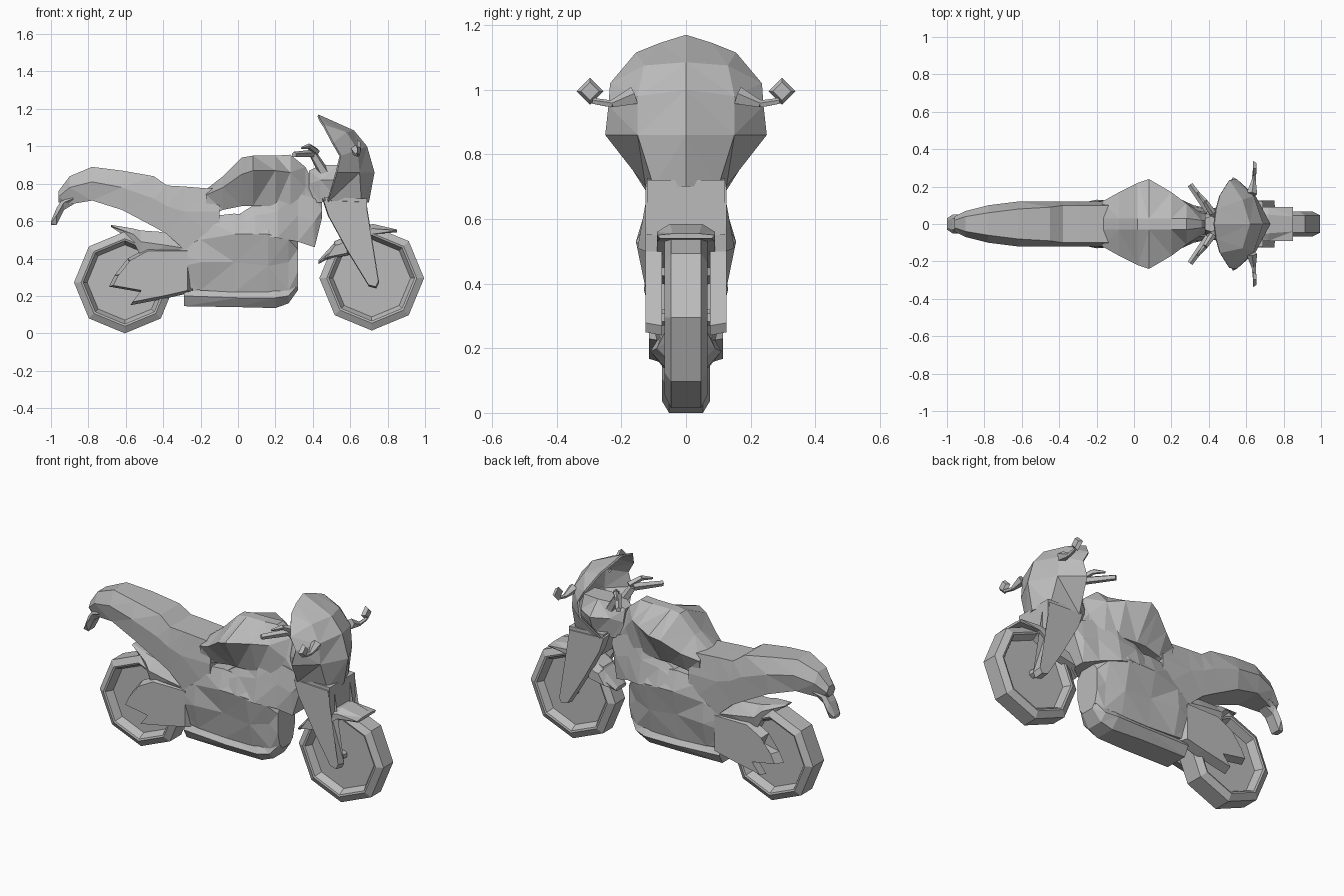
import bpy
import bmesh
import math
from mathutils import Matrix, Vector

if "Cube" in bpy.data.objects:
    bpy.data.objects.remove(bpy.data.objects["Cube"], do_unlink=True)

grey = bpy.data.materials.new("plain_grey")
grey.use_nodes = True
grey.diffuse_color = (.5, .5, .5, 1)
grey.node_tree.nodes["Principled BSDF"].inputs["Base Color"].default_value = (.5, .5, .5, 1)


def finish(name, bm, mirrored=False, thickness=None):
    """Clean the mesh, link it as an object and mirror it across the bike."""
    bmesh.ops.remove_doubles(bm, verts=bm.verts, dist=.0005)
    bmesh.ops.recalc_face_normals(bm, faces=bm.faces)
    mesh = bpy.data.meshes.new(name)
    bm.to_mesh(mesh)
    bm.free()
    mesh.materials.append(grey)
    obj = bpy.data.objects.new(name, mesh)
    bpy.context.collection.objects.link(obj)
    if mirrored:
        mirror = obj.modifiers.new("mirror", "MIRROR")
        mirror.use_axis = (False, True, False)
    if thickness:
        shell = obj.modifiers.new("shell", "SOLIDIFY")
        shell.thickness = thickness
    return obj


def bridge(bm, first, second):
    """Join two closed rings of vertices with quads."""
    count = len(first)
    for i in range(count):
        j = (i + 1) % count
        bm.faces.new((first[i], first[j], second[j], second[i]))


def loft(name, stations):
    """Faceted body; station = x, then (half width, z) pairs from top to bottom."""
    bm = bmesh.new()
    rings = []
    for x, *pairs in stations:
        half = [(pairs[k], pairs[k + 1]) for k in range(0, len(pairs), 2)]
        ring = [bm.verts.new((x, w, z)) for w, z in half]
        ring += [bm.verts.new((x, -w, z)) for w, z in reversed(half)]
        rings.append(ring)
    for first, second in zip(rings, rings[1:]):
        bridge(bm, first, second)
    bm.faces.new(rings[0])
    bm.faces.new(rings[-1])
    bmesh.ops.triangulate(bm, faces=bm.faces)
    return finish(name, bm)


def panel(name, outline, inner, outer, shrink):
    """Side plate whose outer face is shrunk to leave bevelled flanks."""
    bm = bmesh.new()
    centre_x = sum(x for x, z in outline) / len(outline)
    centre_z = sum(z for x, z in outline) / len(outline)
    base = [bm.verts.new((x, inner, z)) for x, z in outline]
    face = [bm.verts.new((centre_x + (x - centre_x) * shrink, outer,
                          centre_z + (z - centre_z) * shrink)) for x, z in outline]
    bridge(bm, base, face)
    bm.faces.new(base)
    bm.faces.new(face)
    bmesh.ops.triangulate(bm, faces=bm.faces)
    return finish(name, bm, mirrored=True)


def rod(name, points, radii, sides=5, mirrored=True):
    """Chain of tapered rods through the points."""
    bm = bmesh.new()
    for k in range(len(points) - 1):
        start, end = Vector(points[k]), Vector(points[k + 1])
        axis = end - start
        turn = axis.to_track_quat("Z", "Y").to_matrix().to_4x4()
        bmesh.ops.create_cone(bm, cap_ends=True, segments=sides,
                              radius1=radii[k], radius2=radii[k + 1],
                              depth=axis.length,
                              matrix=Matrix.Translation((start + end) / 2) @ turn)
    return finish(name, bm, mirrored)


def wheel(name, x, z, radius, width):
    """Eight-sided tyre with a sunken disc on each side."""
    half = [(.0, .35), (.74, .35), (.82, .95), (.86, 1), (1, .7)]
    profile = half + [(r, -w) for r, w in reversed(half)]
    bm = bmesh.new()
    rings = []
    for r, w in profile:
        rings.append([bm.verts.new((x + radius * r * math.sin(math.tau * i / 8),
                                    width * w,
                                    z + radius * r * math.cos(math.tau * i / 8)))
                      for i in range(8)])
    for first, second in zip(rings, rings[1:]):
        bridge(bm, first, second)
    finish(name, bm)


# Wheels and axles
for place, x, z, radius, width, reach in (("rear", -.605, .272, .272, .075, .11),
                                          ("front", .715, .295, .28, .066, .10)):
    wheel(place + "_wheel", x, z, radius, width)
    rod(place + "_axle", [(x, -reach, z), (x, reach, z)], [.025, .025], 6, False)

# Seat with raised tail
loft("seat_and_tail", [
    (-.96, .02, .76, .04, .73, .02, .70),
    (-.90, .04, .84, .07, .78, .04, .69),
    (-.78, .06, .89, .10, .81, .08, .71),
    (-.62, .08, .87, .12, .78, .11, .66),
    (-.45, .09, .84, .12, .72, .11, .57),
    (-.38, .10, .79, .12, .68, .11, .53),
    (-.29, .10, .785, .12, .65, .11, .45),
    (-.10, .10, .77, .12, .65, .12, .48)])
loft("number_plate_holder", [
    (-1, .02, .6, .03, .59, .02, .58),
    (-.97, .03, .67, .05, .63, .03, .58),
    (-.93, .03, .73, .05, .70, .03, .66),
    (-.88, .03, .74, .06, .72, .03, .69)])

# Fuel tank with a centre ridge and undercut flanks
loft("fuel_tank", [
    (-.17, .03, .77, .12, .74, .10, .62),
    (-.08, .03, .84, .17, .78, .11, .66),
    (.02, .03, .94, .22, .85, .12, .68),
    (.08, .03, .95, .24, .87, .12, .68),
    (.2, .03, .95, .17, .87, .11, .68),
    (.28, .03, .955, .11, .86, .09, .64),
    (.36, .02, .89, .06, .78, .06, .6),
    (.43, .02, .76, .05, .68, .04, .55)])

# Engine, belly pan and radiator shroud
loft("engine", [
    (-.34, .08, .47, .10, .44, .10, .35, .08, .25),
    (-.2, .10, .62, .12, .5, .13, .38, .09, .23),
    (-.02, .11, .64, .15, .53, .115, .38, .09, .22),
    (.16, .11, .62, .155, .53, .12, .36, .09, .22),
    (.27, .08, .56, .12, .5, .09, .38, .08, .23),
    (.32, .05, .49, .08, .45, .08, .33, .06, .25)])
loft("belly_pan", [
    (-.29, .08, .23, .10, .2, .07, .145),
    (0, .08, .23, .11, .19, .07, .14),
    (.2, .08, .24, .11, .19, .06, .135),
    (.27, .07, .26, .09, .2, .05, .16),
    (.32, .05, .28, .06, .26, .04, .23)])
loft("radiator_shroud", [
    (-.02, .10, .62, .12, .58, .13, .53),
    (.09, .10, .69, .125, .63, .155, .53),
    (.21, .10, .76, .125, .65, .15, .51),
    (.32, .07, .75, .09, .63, .10, .49),
    (.41, .06, .72, .08, .6, .07, .46),
    (.45, .04, .7, .06, .66, .05, .62)])

# Swingarm and rear mudguard
panel("swingarm", [(-.69, .25), (-.66, .31), (-.56, .33), (-.59, .4), (-.48, .46),
                   (-.24, .46), (-.24, .22), (-.37, .19), (-.575, .15),
                   (-.52, .22)], .06, .115, .88)
loft("rear_mudguard", [
    (-.68, .02, .58, .03, .575, .02, .57),
    (-.56, .05, .56, .08, .53, .07, .49),
    (-.52, .05, .55, .10, .49, .08, .41),
    (-.38, .06, .54, .11, .47, .08, .39),
    (-.25, .07, .5, .11, .45, .08, .4)])

# Front fork, mudguard and steering head
panel("fork_leg", [(.45, .72), (.685, .71), (.69, .58), (.68, .5), (.755, .27),
                   (.74, .24), (.7, .25), (.59, .43), (.48, .63)], .075, .126, .96)
panel("fork_crown", [(.46, .73), (.69, .72), (.69, .55), (.53, .56)], 0, .12, 1)
panel("brake_caliper", [(.45, .39), (.51, .48), (.6, .5), (.6, .42)], .05, .09, .7)
loft("front_mudguard", [
    (.43, .03, .39, .05, .38, .04, .37),
    (.52, .05, .49, .09, .46, .08, .42),
    (.64, .05, .56, .09, .54, .09, .47),
    (.72, .05, .585, .09, .56, .09, .53),
    (.85, .04, .555, .09, .55, .08, .54)])
loft("steering_head", [
    (.38, .03, .87, .05, .8, .04, .7),
    (.44, .05, .9, .09, .82, .07, .7),
    (.54, .06, .9, .14, .82, .1, .71),
    (.64, .05, .9, .08, .82, .06, .71)])

# Headlight fairing shell
rows = [[(.43, 0, 1.17), (.44, .08, 1.145), (.46, .155, 1.115)],
        [(.62, 0, 1.085), (.58, .13, 1.075), (.51, .235, 1.02)],
        [(.69, 0, 1), (.64, .15, .98), (.55, .24, .95)],
        [(.73, 0, .86), (.65, .15, .86), (.53, .25, .86)],
        [(.7, 0, .7), (.66, .1, .7), (.48, .125, .7)]]
bm = bmesh.new()
grid = [[bm.verts.new(point) for point in row] for row in rows]
for upper, lower in zip(grid, grid[1:]):
    for k in range(2):
        bm.faces.new((upper[k], lower[k], lower[k + 1], upper[k + 1]))
bmesh.ops.triangulate(bm, faces=bm.faces)
finish("headlight_fairing", bm, mirrored=True, thickness=.012)

# Handlebars and mirrors
rod("handlebar", [(.46, .05, .86), (.4, .07, .96), (.3, .21, .955)], [.03, .022, .016])
rod("brake_lever", [(.42, .06, .97), (.38, .12, 1.0), (.34, .17, .99)], [.02, .015, .006])
rod("mirror_stalk", [(.63, .16, .98), (.64, .23, .955), (.645, .29, .965)],
    [.03, .012, .01])
bm = bmesh.new()
bmesh.ops.create_cone(bm, cap_ends=True, segments=4, radius1=.042, radius2=.028,
                      depth=.02, matrix=Matrix.Translation((.645, .297, .995))
                      @ Matrix.Rotation(math.pi / 2, 4, "Y"))
finish("mirror_head", bm, mirrored=True)
